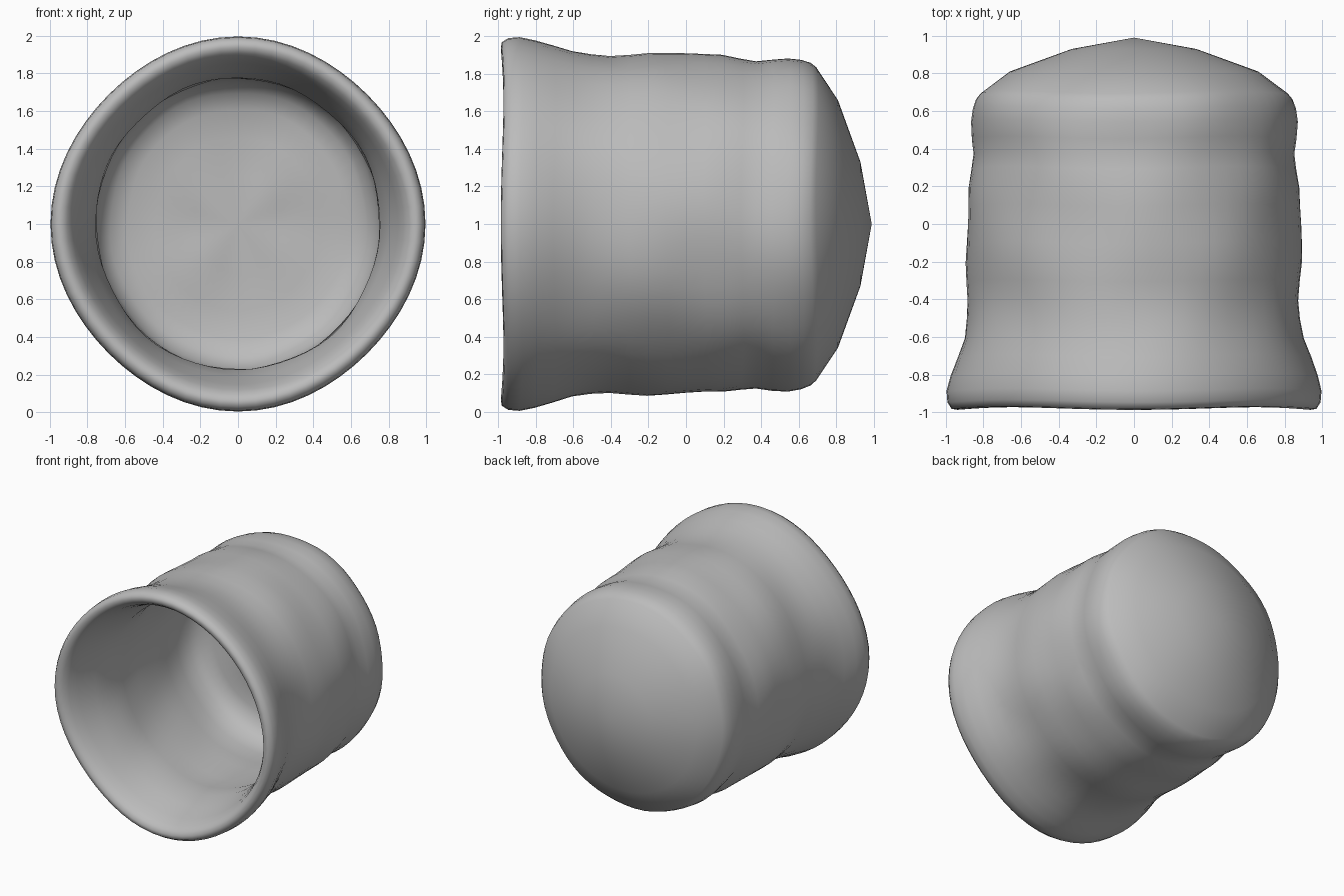
import bpy, bmesh, math

if "Cube" in bpy.data.objects:
    bpy.data.objects.remove(bpy.data.objects["Cube"], do_unlink=True)

clay = bpy.data.materials.new("grey clay")
clay.use_nodes = True
GREY = (0.5, 0.5, 0.5, 1)
clay.diffuse_color = GREY
clay.node_tree.nodes["Principled BSDF"].inputs["Base Color"].default_value = GREY

SIDES = 64
FLOOR = 0.53
# (y, radius) from the inside floor, out over the rim, to the edge of the back
wall_profile = [
    (FLOOR, 0.25), (FLOOR, 0.45), (0.52, 0.6), (0.49, 0.69), (0.42, 0.75), (0.3, 0.77),
    (0.15, 0.775), (0.0, 0.765), (-0.2, 0.78), (-0.4, 0.765), (-0.55, 0.765),
    (-0.7, 0.80), (-0.84, 0.84), (-0.92, 0.868), (-0.96, 0.895), (-0.98, 0.925),
    (-0.975, 0.957), (-0.94, 0.979), (-0.88, 0.984), (-0.8, 0.968), (-0.7, 0.94),
    (-0.6, 0.91), (-0.5, 0.895), (-0.4, 0.888), (-0.3, 0.895), (-0.2, 0.903),
    (-0.1, 0.9), (0.0, 0.895), (0.1, 0.89), (0.2, 0.888), (0.3, 0.872),
    (0.38, 0.862), (0.46, 0.872), (0.55, 0.878), (0.62, 0.868), (0.67, 0.85),
    (0.7, 0.825)]
back_profile = [(0.81, 0.66), (0.93, 0.33)]


def lump(y, a):
    """Hand-moulded unevenness: a squarish rim and a slightly tall, rippled wall."""
    rim = min(1, max(0, (-0.6 - y) / 0.25))
    wall = (-0.01 * math.cos(2 * a) + 0.004 * math.sin(5 * a - 9 * y + 1)
            + 0.003 * math.sin(9 * a + 6 * y))
    return rim * 0.012 * math.cos(4 * a) + (1 - rim) * wall


def ring(bm, y, r, wobble):
    verts = []
    for i in range(SIDES):
        a = math.tau * i / SIDES
        rr = r + wobble * lump(y, a)
        yy = y + wobble * 0.007 * math.sin(4 * a + 5 * r)
        verts.append(bm.verts.new((rr * math.cos(a), yy, 1 + rr * math.sin(a))))
    return verts


def fan(bm, loop, y):
    tip = bm.verts.new((0, y, 1))
    for i in range(SIDES):
        bm.faces.new((loop[i], loop[(i + 1) % SIDES], tip))


# Hollow cup lying on its side, with a shallow pointed back
bm = bmesh.new()
loops = [ring(bm, y, r, 1) for y, r in wall_profile]
loops += [ring(bm, y, r, 0) for y, r in back_profile]
for a, b in zip(loops, loops[1:]):
    for i in range(SIDES):
        j = (i + 1) % SIDES
        bm.faces.new((a[i], a[j], b[j], b[i]))
fan(bm, loops[0], FLOOR)
fan(bm, loops[-1], 0.99)
bmesh.ops.recalc_face_normals(bm, faces=bm.faces)
for f in bm.faces:
    f.smooth = True

mesh = bpy.data.meshes.new("cup_body")
bm.to_mesh(mesh)
bm.free()
mesh.materials.append(clay)
cup = bpy.data.objects.new("cup_body", mesh)
bpy.context.collection.objects.link(cup)
